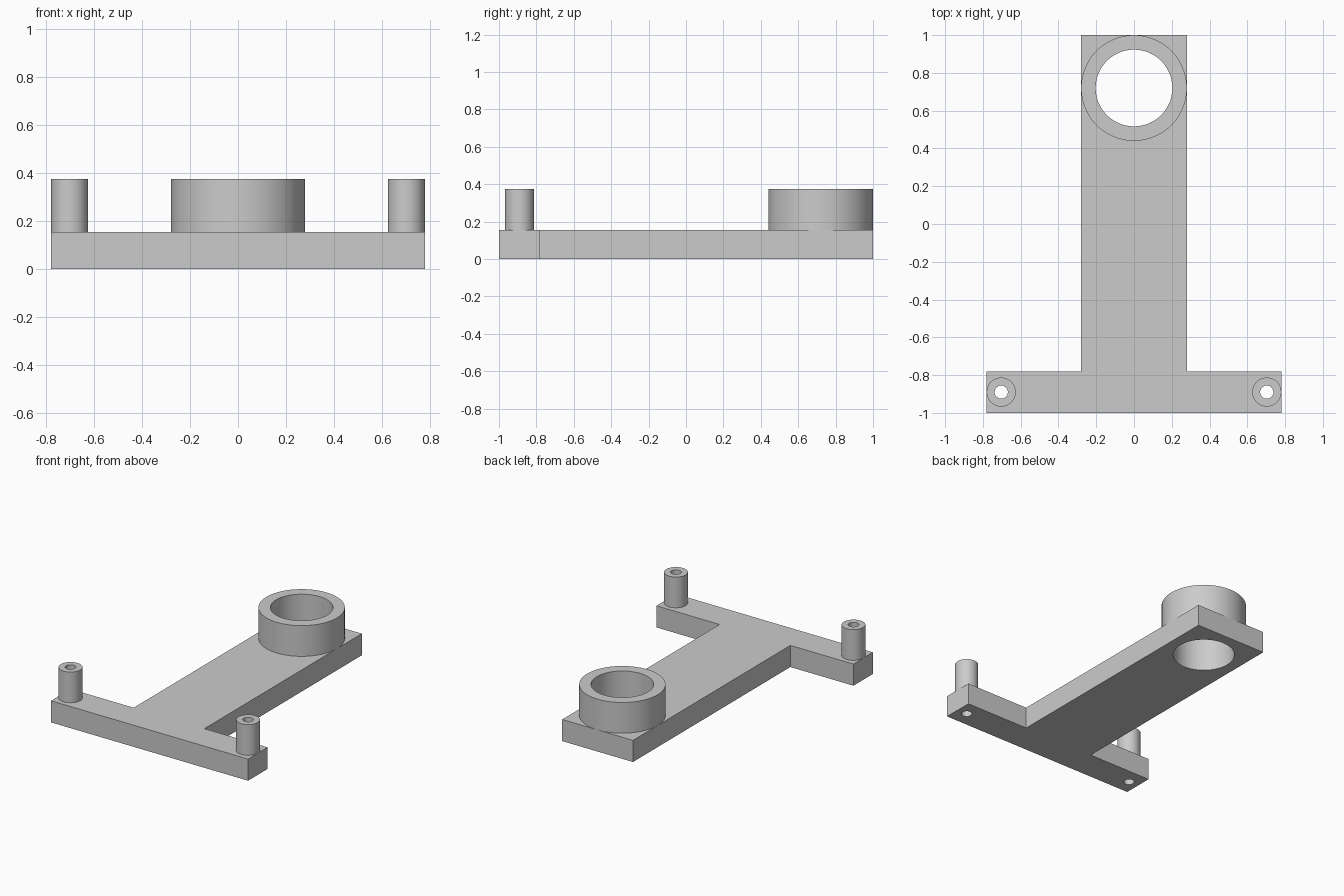
import bpy, bmesh
from math import cos, sin, tau, radians

cube = bpy.data.objects.get("Cube")
if cube:
    bpy.data.objects.remove(cube, do_unlink=True)

THICK, TOP = 0.155, 0.375
RING = (0.0, 0.72, 0.28, 0.203)      # x, y, outer radius, bore radius
POST_X, POST_Y, POST_R, POST_BORE = 0.703, -0.89, 0.077, 0.035

grey = bpy.data.materials.new("plain grey")
grey.use_nodes = True
GREY = (0.6, 0.6, 0.6, 1)
grey.diffuse_color = GREY
grey.node_tree.nodes["Principled BSDF"].inputs["Base Color"].default_value = GREY


def finish(name, bm):
    bmesh.ops.recalc_face_normals(bm, faces=bm.faces[:])
    mesh = bpy.data.meshes.new(name)
    bm.to_mesh(mesh)
    bm.free()
    mesh.materials.append(grey)
    obj = bpy.data.objects.new(name, mesh)
    bpy.context.collection.objects.link(obj)
    return obj


def activate(obj):
    bpy.ops.object.select_all(action='DESELECT')
    obj.select_set(True)
    bpy.context.view_layer.objects.active = obj


def prism(name, outline, z0, z1):
    bm = bmesh.new()
    face = bm.faces.new([bm.verts.new((x, y, z0)) for x, y in outline])
    ext = bmesh.ops.extrude_face_region(bm, geom=[face], use_keep_orig=True)
    for v in ext["geom"]:
        if isinstance(v, bmesh.types.BMVert):
            v.co.z = z1
    return finish(name, bm)


def circle(x, y, r, n):
    return [(x + r * cos(tau * i / n), y + r * sin(tau * i / n)) for i in range(n)]


def sleeve(name, x, y, outer, bore, n):
    """Outer wall, top rim and bore, open where it meets the plate."""
    bm = bmesh.new()
    profile = [(outer, THICK), (outer, TOP), (bore, TOP), (bore, THICK)]
    loops = [[bm.verts.new((px, py, z)) for px, py in circle(x, y, r, n)]
             for r, z in profile]
    for a, b in zip(loops, loops[1:]):
        for i in range(n):
            j = (i + 1) % n
            bm.faces.new((a[i], a[j], b[j], b[i]))
    obj = finish(name, bm)
    activate(obj)
    bpy.ops.object.shade_smooth_by_angle(angle=radians(30))


# T-shaped base plate
half = [(0.78, -1), (0.78, -0.78), (0.28, -0.78), (0.28, 1)]
plate = prism("base_plate", half + [(-x, y) for x, y in reversed(half)], 0, THICK)

# Raised sleeves, each with a bore running through the plate
parts = [("bearing_ring", *RING, 96),
         ("left_post", POST_X, POST_Y, POST_R, POST_BORE, 48),
         ("right_post", -POST_X, POST_Y, POST_R, POST_BORE, 48)]
for name, x, y, outer, bore, n in parts:
    sleeve(name, x, y, outer, bore, n)
    cutter = prism(name + "_cutter", circle(x, y, bore, n), -0.1, TOP)
    cutter.hide_render = True
    cut = plate.modifiers.new("bore", 'BOOLEAN')
    cut.operation, cut.solver, cut.object = 'DIFFERENCE', 'EXACT', cutter
    activate(plate)
    bpy.ops.object.modifier_apply(modifier=cut.name)
    bpy.data.objects.remove(cutter, do_unlink=True)

activate(plate)
bpy.ops.object.shade_smooth_by_angle(angle=radians(30))
